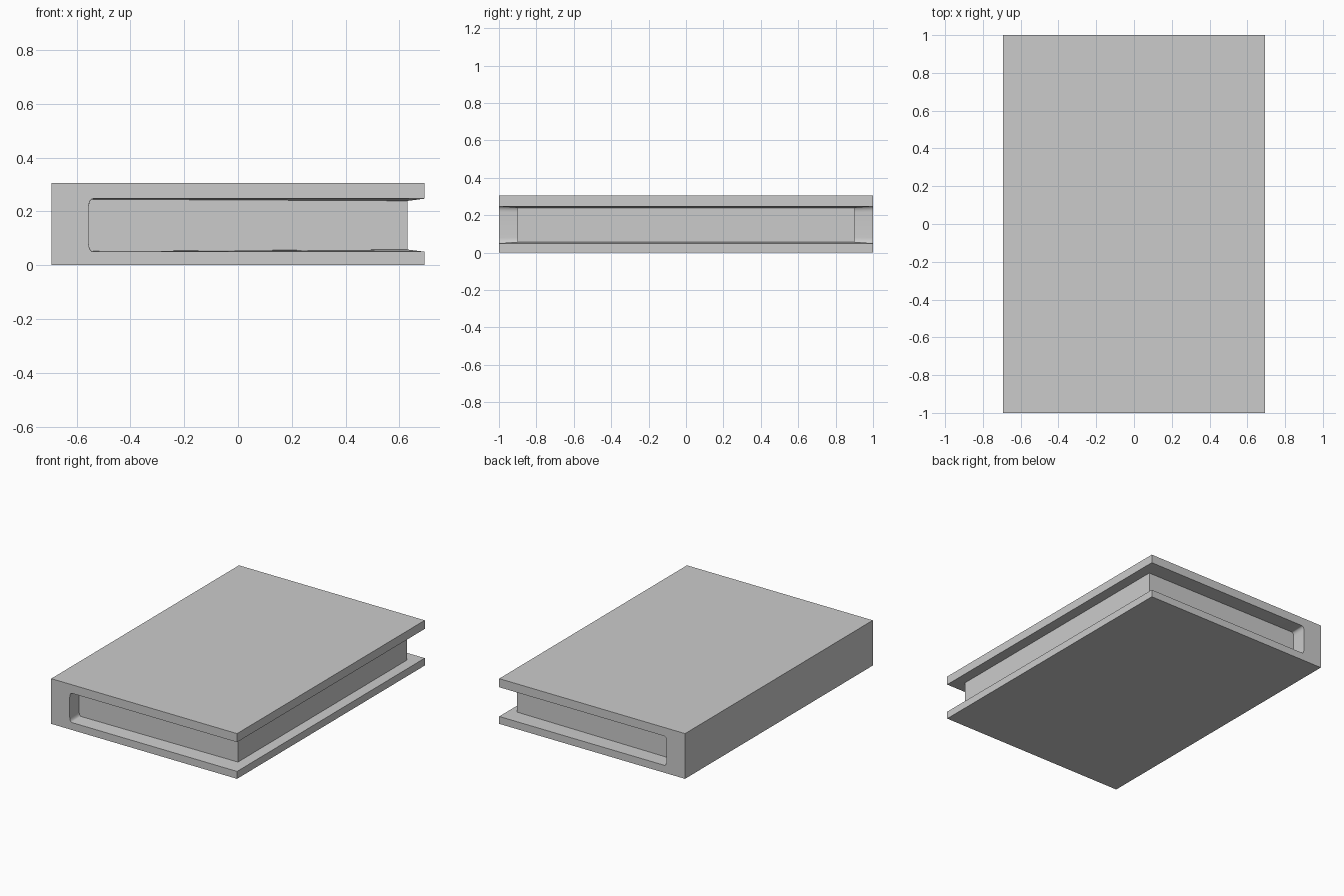
import bpy, bmesh
from math import sin, cos, pi

if "Cube" in bpy.data.objects:
    bpy.data.objects.remove(bpy.data.objects["Cube"])

W, D, H = 0.693, 1.0, 0.305        # half width, half depth, height
SPINE, PX, PY = -0.555, 0.63, 0.9  # inner spine wall, page block edges
LOW, HIGH = 0.05, 0.247            # groove opening heights
RX, RZ, STEPS = 0.016, 0.03, 5     # rounded groove corner at the spine

bm = bmesh.new()


def vert(x, y, z):
    return bm.verts.new((x, y, z))


def station(ox, oy, ix, iy, trim=0.0):
    """Groove section: outer low, inner low, inner high, outer high."""
    slope = 0.002 + 0.006 * (ix - SPINE) / (PX - SPINE)
    return [vert(ox, oy, LOW + trim),
            vert(ix, iy, LOW + trim + slope),
            vert(ix, iy, HIGH - trim - slope),
            vert(ox, oy, HIGH - trim)]


def end_groove(side):
    """Stations from the rounded spine end out to the open corner."""
    out = []
    for i in range(STEPS + 1):
        a = pi / 2 * i / STEPS
        x = SPINE + RX * (1 - cos(a))
        out.append(station(x, side * D, x, side * PY, RZ * (1 - sin(a))))
    out.append(station(W, side * D, PX, side * PY))
    return out


# Recessed page edges and inner faces of the covers, round three sides
front, back = end_groove(-1), end_groove(1)
path = front + back[::-1]
for a, b in zip(path, path[1:]):
    for i in range(3):
        bm.faces.new((a[i], b[i], b[i + 1], a[i + 1]))
for end in (front[0], back[0]):
    bm.faces.new(end)

# Cover ends: C-shaped faces around each groove
corners = []
for side, groove in ((-1, front), (1, back)):
    c = [vert(x, side * D, z) for x, z in ((-W, 0), (W, 0), (W, H), (-W, H))]
    corners.append(c)
    bm.faces.new([c[0], c[1]] + [s[0] for s in reversed(groove)]
                 + [s[3] for s in groove] + [c[2], c[3]])

# Bottom cover, top cover, spine and the two thin fore-edge strips
f, b = corners
for i, j in ((0, 1), (2, 3), (3, 0)):
    bm.faces.new((f[i], f[j], b[j], b[i]))
bm.faces.new((f[1], b[1], back[-1][0], front[-1][0]))
bm.faces.new((front[-1][3], back[-1][3], b[2], f[2]))

bmesh.ops.recalc_face_normals(bm, faces=bm.faces)
mesh = bpy.data.meshes.new("closed_book")
bm.to_mesh(mesh)
bm.free()
book = bpy.data.objects.new("closed_book", mesh)
bpy.context.collection.objects.link(book)
bpy.context.view_layer.objects.active = book
book.select_set(True)
bpy.ops.object.shade_smooth_by_angle(angle=0.52)
